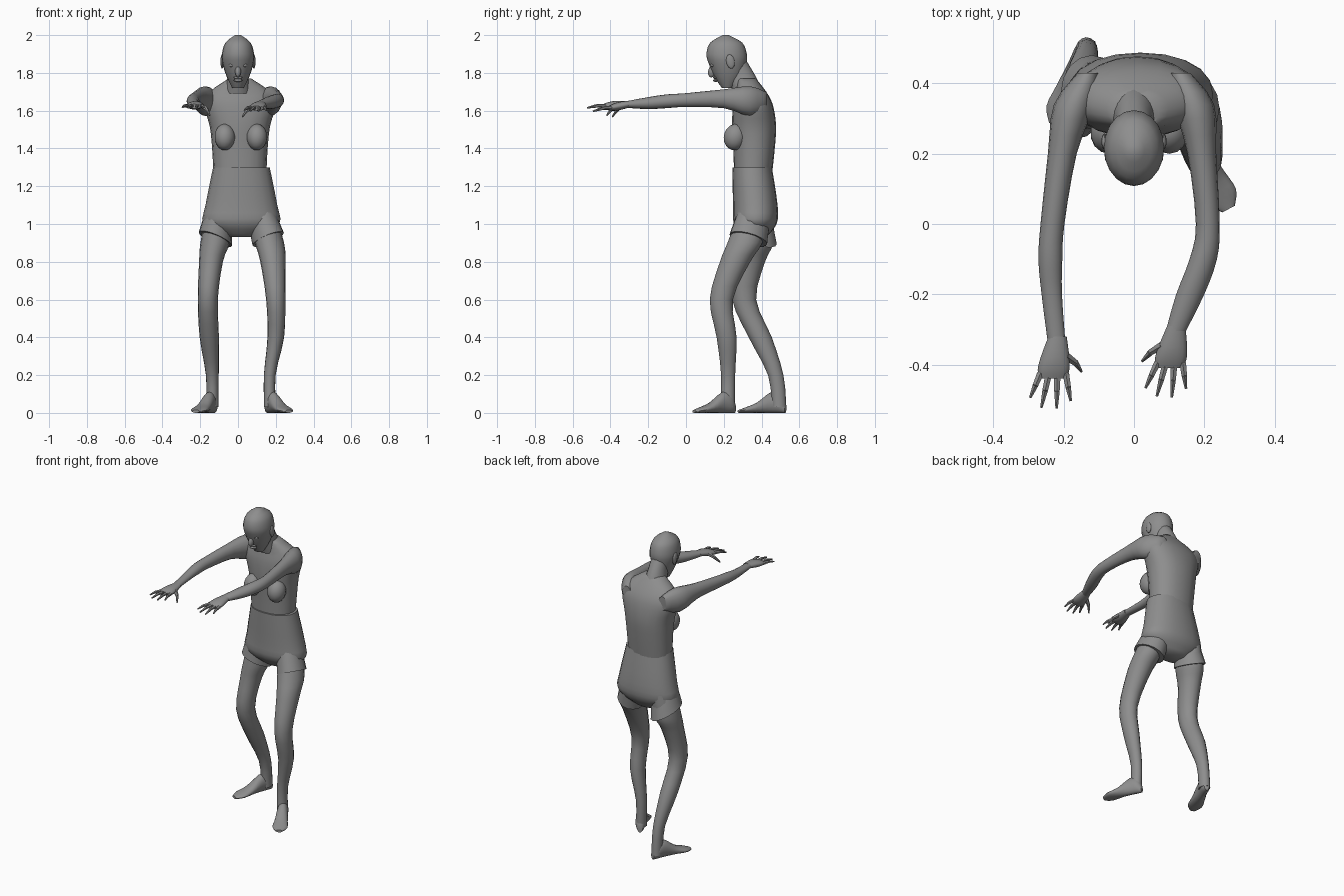
import bpy
import bmesh
import math
from mathutils import Matrix, Vector

cube = bpy.data.objects.get("Cube")
if cube:
    bpy.data.objects.remove(cube, do_unlink=True)

grey = bpy.data.materials.new("plain grey")
grey.use_nodes = True
tone = (.27, .27, .27, 1)
grey.diffuse_color = tone
grey.node_tree.nodes["Principled BSDF"].inputs["Base Color"].default_value = tone

X, Y, Z = Vector((1, 0, 0)), Vector((0, 1, 0)), Vector((0, 0, 1))
SIDES = ((1, "left"), (-1, "right"))


def finish(name, bm):
    """Turn the working mesh into a named, smooth-shaded grey object."""
    bmesh.ops.recalc_face_normals(bm, faces=bm.faces)
    mesh = bpy.data.meshes.new(name)
    bm.to_mesh(mesh)
    bm.free()
    mesh.materials.append(grey)
    obj = bpy.data.objects.new(name, mesh)
    bpy.context.collection.objects.link(obj)
    bpy.ops.object.select_all(action='DESELECT')
    obj.select_set(True)
    bpy.context.view_layer.objects.active = obj
    bpy.ops.object.shade_smooth_by_angle(angle=math.radians(50))


def smooth_rows(rows, steps=3):
    """Add in-between sections along a smooth curve through the given ones."""
    rows = [Vector(row) for row in rows]
    padded = [rows[0], *rows, rows[-1]]
    result = []
    for before, start, end, after in zip(padded, padded[1:], padded[2:], padded[3:]):
        for step in range(steps):
            t = step / steps
            swing_in = (end - before) * t * (1 - t) ** 2
            swing_out = (after - start) * t * t * (1 - t)
            ease = t * t * (3 - 2 * t)
            result.append(start.lerp(end, ease) + (swing_in - swing_out) / 2)
    return result + [rows[-1]]


def skin(name, rows, side=X, depth=Y, sides=16, power=1):
    """Skin of oval sections; a row is (x, y, z, half width, half depth)."""
    bm = bmesh.new()
    rings = []
    for row in smooth_rows(rows):
        centre = Vector(row[:3])
        ring = []
        for i in range(sides):
            angle = math.tau * i / sides
            c, s = math.cos(angle), math.sin(angle)
            c = math.copysign(abs(c) ** power, c)
            s = math.copysign(abs(s) ** power, s)
            ring.append(bm.verts.new(centre + side * c * row[3] + depth * s * row[4]))
        rings.append(ring)
    for low, high in zip(rings, rings[1:]):
        for i in range(sides):
            j = (i + 1) % sides
            bm.faces.new((low[i], low[j], high[j], high[i]))
    bm.faces.new(rings[0])
    bm.faces.new(rings[-1])
    finish(name, bm)


def column(name, rows, x=0, power=1):
    """Upright body part; a row is (z, y, half width, half depth)."""
    skin(name, [(x, y, z, w, d) for z, y, w, d in rows], sides=20, power=power)


def limb(name, joints, side=X, depth=Y, first=1.2, last=1.2):
    """Limb through joints (x, y, z, radius); depth ratio runs first to last."""
    count = len(joints) - 1
    rows = []
    for i, (x, y, z, r) in enumerate(joints):
        ratio = first + (last - first) * i / count
        rows.append((x, y, z, r, r * ratio))
    skin(name, rows, side, depth)


def ball(name, centre, radii, tilt=0):
    bm = bmesh.new()
    matrix = (Matrix.Translation(centre) @ Matrix.Rotation(tilt, 4, 'X')
              @ Matrix.Diagonal((*radii, 1)))
    bmesh.ops.create_uvsphere(bm, u_segments=14, v_segments=9, radius=1, matrix=matrix)
    finish(name, bm)


def taper(bm, start, end, wide, narrow):
    turn = (end - start).to_track_quat('Z', 'Y').to_matrix().to_4x4()
    bmesh.ops.create_cone(bm, cap_ends=True, segments=6, radius1=wide, radius2=narrow,
                          depth=(end - start).length,
                          matrix=Matrix.Translation((start + end) / 2) @ turn)


# Torso, hunched a little at the shoulders
column("torso", [
    (1.26, .355, .14, .1),
    (1.4, .36, .147, .11),
    (1.52, .36, .16, .117),
    (1.63, .355, .19, .105),
    (1.7, .345, .16, .08),
    (1.77, .32, .06, .05)], x=.01, power=.9)

# Neck and head, leaning forward
column("neck", [
    (1.69, .33, .075, .08),
    (1.78, .295, .055, .075),
    (1.88, .255, .05, .055)])
column("head", [
    (1.72, .22, .03, .03),
    (1.78, .225, .06, .075),
    (1.85, .22, .082, .1),
    (1.9, .215, .085, .107),
    (1.96, .213, .067, .085),
    (2, .21, .015, .015)])

# Face and chest details
ball("nose", (0, .14, 1.81), (.016, .022, .035), -.3)
for z, label in ((1.775, "upper_lip"), (1.76, "lower_lip")):
    ball(label, (0, .157, z), (.025, .014, .008))
for side, label in SIDES:
    ball(label + "_ear", (side * .084, .235, 1.86), (.009, .022, .038), .2)
    ball(label + "_eye", (side * .034, .142, 1.84), (.015, .012, .009))
    ball(label + "_breast", (.015 + side * .085, .26, 1.46), (.055, .06, .07), -.2)

# Shorts, with sloping leg openings
column("shorts", [
    (.93, .37, .08, .055),
    (1, .367, .2, .113),
    (1.1, .367, .19, .118),
    (1.3, .35, .15, .105)], x=.018, power=.9)
hems = {
    "left": [(.16, .33, .92, .083), (.12, .36, 1.05, .07)],
    "right": [(-.12, .375, .92, .088), (-.1, .37, 1.05, .07)],
}
for side, label in SIDES:
    limb(label + "_shorts_leg", hems[label], side=X + Z * side * .4, depth=Y - Z * .25)

# Legs, the left one a step ahead
limb("left_leg", [
    (.13, .36, 1.05, .07),
    (.167, .312, .9, .077),
    (.185, .26, .8, .067),
    (.2, .187, .6, .051),
    (.2, .215, .4, .044),
    (.168, .223, .2, .031),
    (.17, .22, .03, .032)])
limb("right_leg", [
    (-.1, .38, 1.05, .07),
    (-.122, .37, .9, .077),
    (-.143, .343, .8, .063),
    (-.16, .308, .6, .053),
    (-.152, .393, .4, .051),
    (-.136, .475, .2, .034),
    (-.135, .493, .03, .032)])

# Feet, turned outward, resting on the ground
foot_shape = ((-.13, .015, .025), (0, .03, .05), (.25, .033, .055),
              (.6, .04, .028), (.9, .045, .015), (1.1, .02, .008))
soles = {
    "left": (Vector((.167, .235, 0)), Vector((.26, .06, 0))),
    "right": (Vector((-.135, .5, 0)), Vector((-.215, .3, 0))),
}
for label, (heel, toe) in soles.items():
    across = (toe - heel).normalized().cross(Z)
    rows = [(*(heel + (toe - heel) * t + Z * high), wide, high)
            for t, wide, high in foot_shape]
    skin(label + "_foot", rows, side=across, depth=Z)

# Arms, held straight out in front from matching shoulders
forearms = {
    "left": [
        (.193, .2, 1.663, .041),
        (.21, 0, 1.656, .034),
        (.197, -.1, 1.65, .039),
        (.16, -.2, 1.64, .04),
        (.117, -.31, 1.633, .028)],
    "right": [
        (-.204, .2, 1.663, .041),
        (-.232, 0, 1.656, .034),
        (-.238, -.1, 1.65, .034),
        (-.234, -.2, 1.64, .029),
        (-.22, -.34, 1.633, .025)],
}
for side, label in SIDES:
    shoulder = [(side * .13, .43, 1.65, .03), (side * .17, .34, 1.65, .058)]
    limb(label + "_arm", shoulder + forearms[label], depth=Z, first=1.5, last=.65)

# Hands: a flat palm, four fanned fingers and a drooping thumb
headings = {"left": Vector((-.17, -1, -.2)), "right": Vector((-.12, -1, -.1))}
for side, label in SIDES:
    heading = headings[label]
    inward = X * -side
    wrist = Vector(forearms[label][-1][:3])
    palm = [(*(wrist + heading * reach), wide)
            for reach, wide in ((-.02, .026), (.04, .041), (.075, .045), (.1, .038))]
    limb(label + "_palm", palm, depth=Z, first=.65, last=.3)

    bm = bmesh.new()
    for i, length in enumerate((.08, .1, .1, .075)):
        fan = 1.5 - i
        root = wrist + heading * .085 + inward * fan * .024
        reach = (heading + inward * fan * .2).normalized() * length
        knuckle = root + reach / 2 + Z * .006
        taper(bm, root, knuckle, .011, .009)
        taper(bm, knuckle, root + reach, .009, .004)
    root = wrist + heading * .035 + inward * .03
    knuckle = root + heading * .02 + inward * .03 - Z * .02
    taper(bm, root, knuckle, .013, .01)
    taper(bm, knuckle, knuckle + heading * .025 + inward * .02 - Z * .03, .01, .004)
    finish(label + "_fingers", bm)
